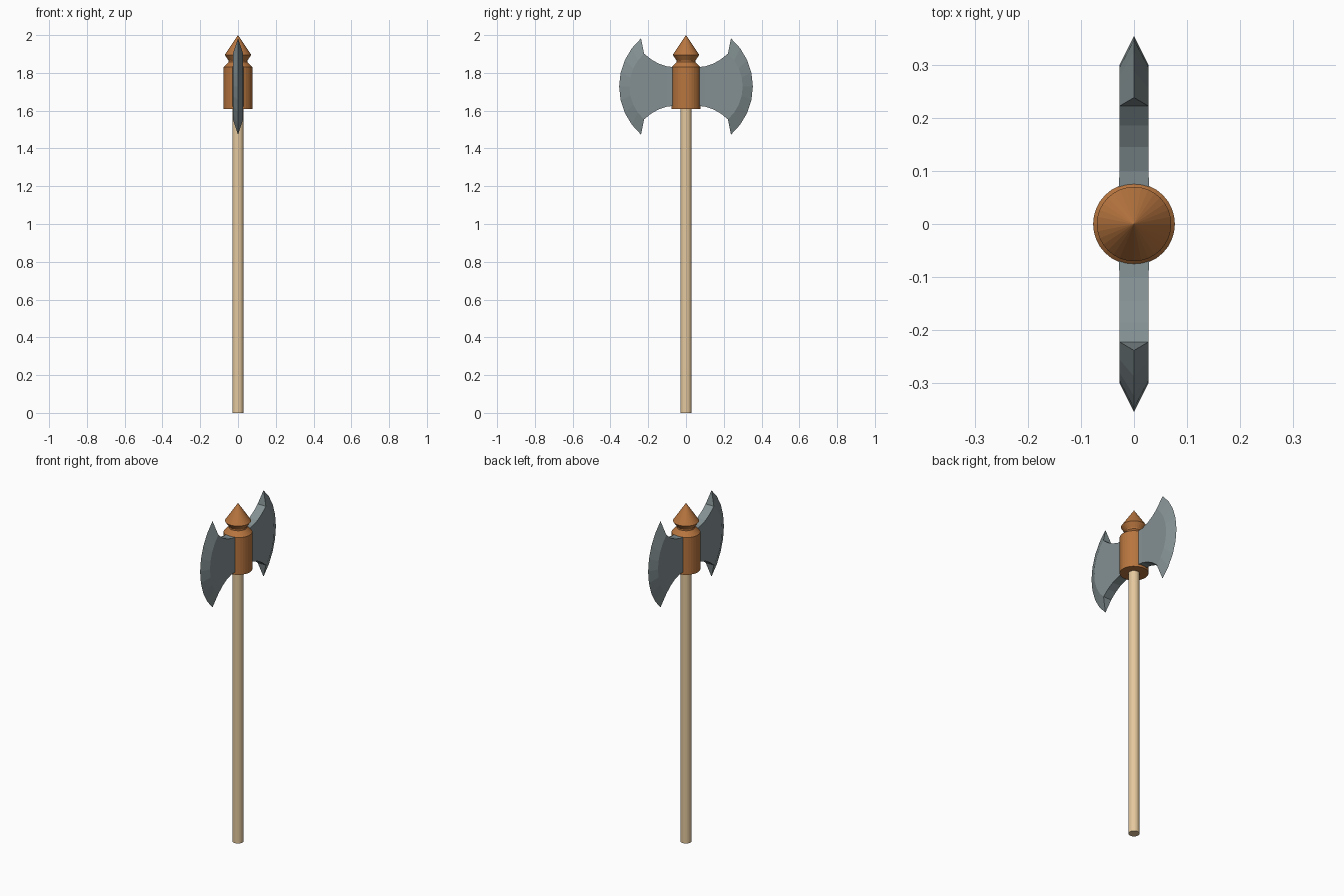
import bpy, bmesh, math

if "Cube" in bpy.data.objects:
    bpy.data.objects.remove(bpy.data.objects["Cube"])


def material(name, color):
    m = bpy.data.materials.new(name)
    m.diffuse_color = (*color, 1)
    m.use_nodes = True
    m.node_tree.nodes["Principled BSDF"].inputs["Base Color"].default_value = m.diffuse_color
    return m


def add_object(name, bm, mat):
    bmesh.ops.recalc_face_normals(bm, faces=bm.faces[:])
    mesh = bpy.data.meshes.new(name)
    bm.to_mesh(mesh)
    bm.free()
    mesh.materials.append(mat)
    ob = bpy.data.objects.new(name, mesh)
    bpy.context.collection.objects.link(ob)
    return ob


def lathe(name, profile, sides, mat):
    """Revolve (radius, z) points around the z axis."""
    bm = bmesh.new()
    verts = [bm.verts.new((r, 0, z)) for r, z in profile]
    edges = [bm.edges.new(p) for p in zip(verts, verts[1:])]
    bmesh.ops.spin(bm, geom=verts + edges, cent=(0, 0, 0), axis=(0, 0, 1),
                   angle=math.tau, steps=sides, use_duplicate=False)
    bmesh.ops.remove_doubles(bm, verts=bm.verts[:], dist=1e-5)
    return add_object(name, bm, mat)


def arc(y_mid, y_end, half_height, steps):
    """Circular arc in (y, z offset), bulging outwards, from top to bottom."""
    sag = y_mid - y_end
    radius = (half_height ** 2 + sag ** 2) / (2 * sag)
    a = math.asin(half_height / radius)
    angles = [a - 2 * a * i / steps for i in range(steps + 1)]
    return [(y_mid - radius + radius * math.cos(t), radius * math.sin(t)) for t in angles]


wood = material("wood", (0.78, 0.58, 0.34))
copper = material("copper", (0.48, 0.18, 0.05))
steel = material("steel", (0.23, 0.28, 0.29))

# Shaft
lathe("shaft", [(0, 0), (0.03, 0), (0.03, 1.65), (0, 1.65)], 24, wood)

# Socket with pointed finial
lathe("socket", [(0, 1.61), (0.077, 1.61), (0.077, 1.83), (0.05, 1.858),
                 (0.05, 1.866), (0.07, 1.895), (0, 2.0)], 32, copper)

# Double blade: concave neck, flat cheeks and a bevelled crescent edge
ZC, STEPS = 1.728, 8
neck = [(0.05, 0.102, 0.03), (0.10, 0.106, 0.027), (0.145, 0.121, 0.027),
        (0.185, 0.144, 0.027), (0.222, 0.174, 0.027)]
inner = arc(0.30, 0.222, 0.174, STEPS)
outer = arc(0.354, 0.238, 0.255, STEPS)

bm = bmesh.new()
edge = [bm.verts.new((0, y, ZC + z)) for y, z in outer]
sides = []
for s in (1, -1):
    top = [bm.verts.new((s * x, y, ZC + z)) for y, z, x in neck]
    low = [bm.verts.new((s * x, y, ZC - z)) for y, z, x in neck]
    mid = [bm.verts.new((s * 0.027, y, ZC + z)) for y, z in inner[1:-1]]
    rim = [top[-1]] + mid + [low[-1]]
    for i in range(len(neck) - 1):
        bm.faces.new((top[i], top[i + 1], low[i + 1], low[i]))
    bm.faces.new(rim)
    for i in range(STEPS):
        bm.faces.new((rim[i], rim[i + 1], edge[i + 1], edge[i]))
    sides.append((top, low))
for a, b, tip in zip(sides[0], sides[1], (edge[0], edge[-1])):
    for i in range(len(neck) - 1):
        bm.faces.new((a[i], a[i + 1], b[i + 1], b[i]))
    bm.faces.new((a[-1], tip, b[-1]))
bm.faces.new((sides[0][0][0], sides[0][1][0], sides[1][1][0], sides[1][0][0]))
blade = add_object("axe_blades", bm, steel)
mirror = blade.modifiers.new("mirror", "MIRROR")
mirror.use_axis = (False, True, False)
